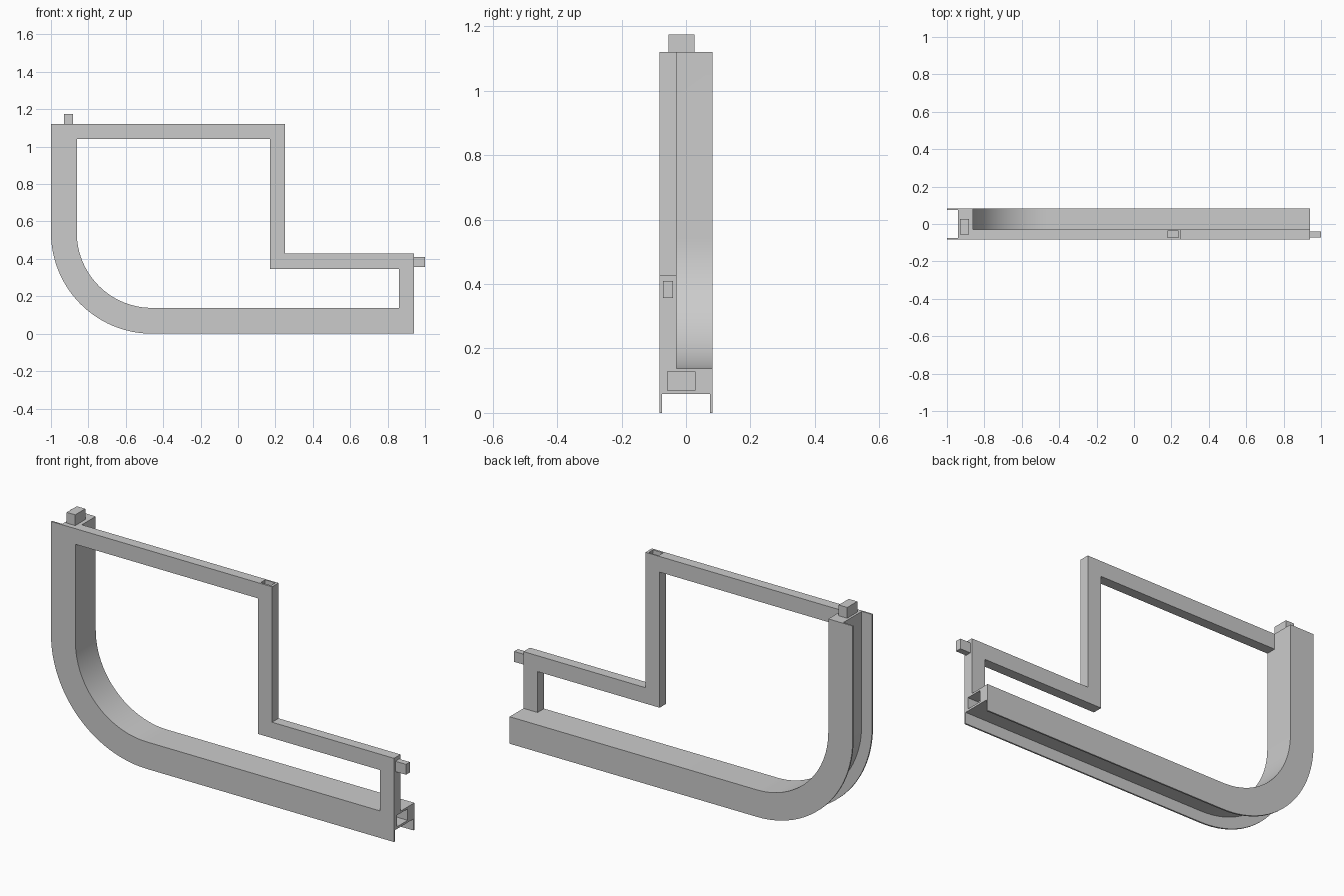
import bpy, bmesh, math

cube = bpy.data.objects.get("Cube")
if cube:
    bpy.data.objects.remove(cube, do_unlink=True)

grey = bpy.data.materials.new("plain grey")
grey.use_nodes = True
colour = (0.6, 0.6, 0.6, 1)
grey.diffuse_color = colour
for node in grey.node_tree.nodes:
    if node.type == 'BSDF_PRINCIPLED':
        node.inputs["Base Color"].default_value = colour


def make_object(name, bm):
    bmesh.ops.recalc_face_normals(bm, faces=bm.faces)
    mesh = bpy.data.meshes.new(name)
    bm.to_mesh(mesh)
    bm.free()
    mesh.materials.append(grey)
    obj = bpy.data.objects.new(name, mesh)
    bpy.context.collection.objects.link(obj)
    return obj


def loft(name, rings):
    """Join matching closed rings with quads and cap both ends."""
    bm = bmesh.new()
    loops = [[bm.verts.new(p) for p in ring] for ring in rings]
    count = len(loops[0])
    for a, b in zip(loops, loops[1:]):
        for i in range(count):
            j = (i + 1) % count
            bm.faces.new((a[i], a[j], b[j], b[i]))
    bm.faces.new(loops[0])
    bm.faces.new(loops[-1])
    return make_object(name, bm)


def prism(name, outline, y0, y1):
    return loft(name, [[(x, y, z) for x, z in outline] for y in (y0, y1)])


def box(name, x, y, z):
    outline = [(x[0], z[0]), (x[1], z[0]), (x[1], z[1]), (x[0], z[1])]
    return prism(name, outline, *y)


def combine(target, other, operation):
    mod = target.modifiers.new(operation.lower(), 'BOOLEAN')
    mod.operation, mod.object, mod.solver = operation, other, 'EXACT'
    other.hide_render = True
    bpy.ops.object.select_all(action='DESELECT')
    bpy.context.view_layer.objects.active = target
    target.select_set(True)
    bpy.ops.object.modifier_apply(modifier=mod.name)
    bpy.data.objects.remove(other, do_unlink=True)


HALF, LIP, DEEP, WIDE = 0.082, 0.074, 0.058, 0.138   # channel section
TOP, END, RADIUS, STEPS = 1.12, 0.94, 0.54, 24       # channel path

# Bent channel, open along its outer side
section = [(0, -HALF), (WIDE, -HALF), (WIDE, HALF), (0, HALF),
           (0, LIP), (DEEP, LIP), (DEEP, -LIP), (0, -LIP)]
centre_x, centre_z = RADIUS - 1, RADIUS
rings = [[(d - 1, y, TOP) for d, y in section]]
for i in range(STEPS + 1):
    a = math.pi / 2 * i / STEPS
    rings.append([(centre_x - (RADIUS - d) * math.cos(a), y,
                   centre_z - (RADIUS - d) * math.sin(a)) for d, y in section])
rings.append([(END, y, d) for d, y in section])
body = loft("channel_frame", rings)

# Stepped thin rail closing the front
rail = prism("stepped_rail", [
    (-0.89, TOP), (0.25, TOP), (0.25, 0.428), (END, 0.428),
    (END, 0.11), (0.86, 0.11), (0.86, 0.347), (0.17, 0.347),
    (0.17, 1.04), (-0.89, 1.04)], -HALF, -0.03)
combine(body, rail, 'UNION')

# Sockets in the channel end and the rail corner
combine(body, box("end_socket", (0.88, 1.0), (-0.058, 0.028), (0.069, 0.128)),
        'DIFFERENCE')
combine(body, box("rail_socket", (0.18, 0.237), (-0.072, -0.037), (1.06, 1.2)),
        'DIFFERENCE')

# Matching pegs
box("channel_peg", (-0.93, -0.882), (-0.055, 0.026), (TOP, 1.175))
box("rail_peg", (END, 1.0), (-0.071, -0.04), (0.356, 0.409))

# Smooth the bend and keep the corners crisp
bpy.ops.object.select_all(action='DESELECT')
bpy.context.view_layer.objects.active = body
body.select_set(True)
bpy.ops.object.shade_smooth_by_angle(angle=math.radians(30))
